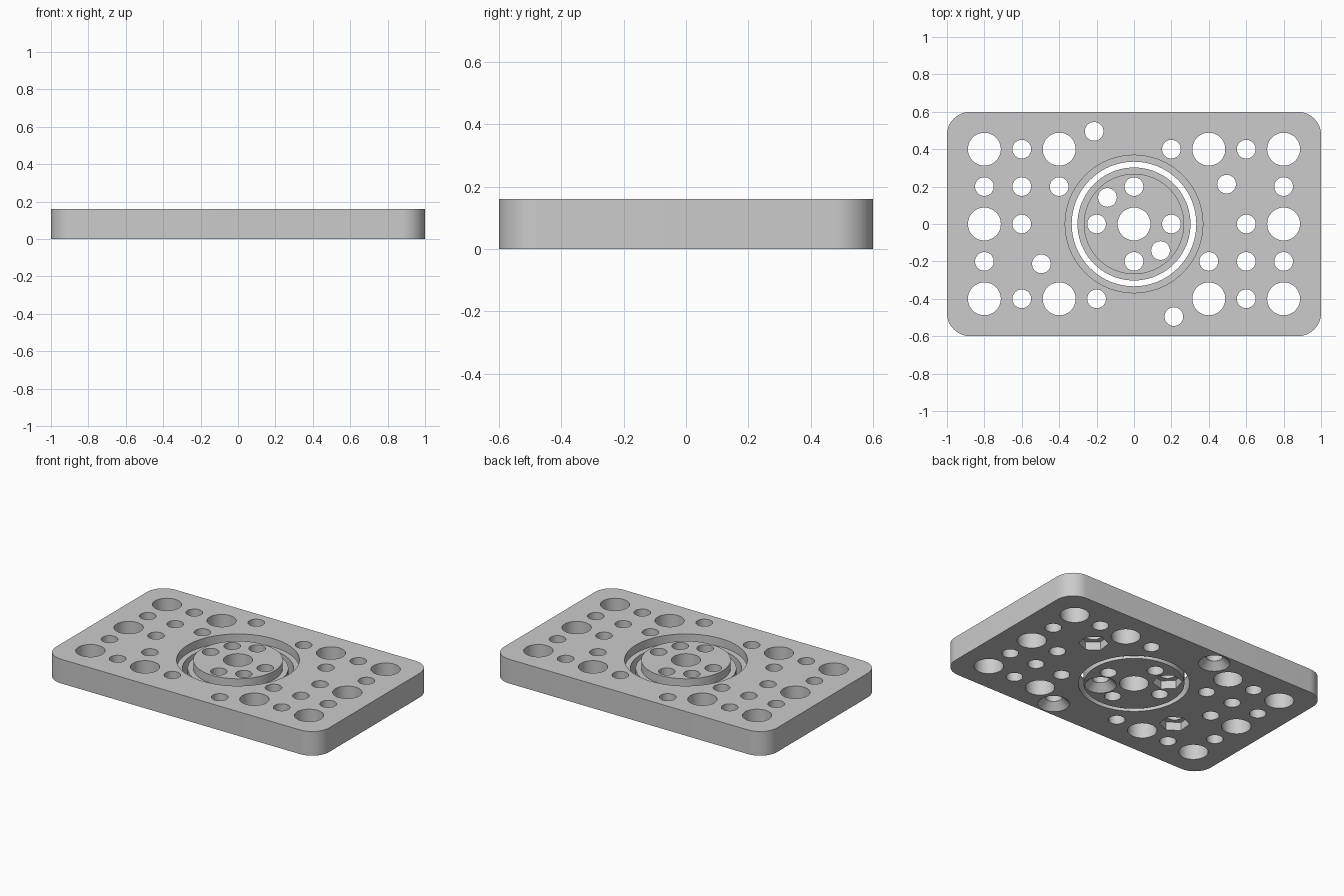
import bpy, bmesh, math

old = bpy.data.objects.get("Cube")
if old:
    bpy.data.objects.remove(old)

THICK = 0.16
BIG, SMALL = 0.088, 0.05

mat = bpy.data.materials.new("light_grey")
mat.use_nodes = True
grey = (0.6, 0.6, 0.6, 1)
mat.diffuse_color = grey
mat.node_tree.nodes["Principled BSDF"].inputs["Base Color"].default_value = grey


def lathe(bm, profile, at=(0, 0), sides=48, turn=0.0):
    """Closed solid made of stacked rings, profile = (z, radius) from the bottom up."""
    rings = []
    for z, r in profile:
        angles = [turn + math.tau * i / sides for i in range(sides)]
        rings.append([bm.verts.new((at[0] + r * math.cos(a), at[1] + r * math.sin(a), z))
                      for a in angles])
    bm.faces.new(rings[0][::-1])
    bm.faces.new(rings[-1])
    for low, high in zip(rings, rings[1:]):
        for i in range(sides):
            j = (i + 1) % sides
            bm.faces.new((low[i], low[j], high[j], high[i]))


def make_object(name, bm):
    mesh = bpy.data.meshes.new(name)
    bm.to_mesh(mesh)
    bm.free()
    obj = bpy.data.objects.new(name, mesh)
    bpy.context.scene.collection.objects.link(obj)
    return obj


def cut(target, bm):
    """Subtract the solids in bm from the target for good."""
    cutter = make_object("cutter", bm)
    cutter.hide_render = True
    mod = target.modifiers.new("cut", 'BOOLEAN')
    mod.operation = 'DIFFERENCE'
    mod.solver = 'EXACT'
    mod.object = cutter
    graph = bpy.context.evaluated_depsgraph_get()
    result = bpy.data.meshes.new_from_object(target.evaluated_get(graph))
    target.modifiers.clear()
    target.data = result
    bpy.data.objects.remove(cutter)


def drill(target, holes):
    """Straight through-holes, holes = (x, y, radius)."""
    bm = bmesh.new()
    for x, y, r in holes:
        lathe(bm, [(-0.1, r), (THICK + 0.1, r)], (x, y))
    cut(target, bm)


def pockets(target, cones, hexes):
    """Countersinks and hexagonal recesses on the underside."""
    bm = bmesh.new()
    for p in cones:
        lathe(bm, [(-0.01, 0.105), (0.045, SMALL + 0.0005)], p)
    for p in hexes:
        lathe(bm, [(-0.05, 0.09), (0.055, 0.09)], p, 6, math.atan2(p[1], p[0]))
    cut(target, bm)


def finish(obj):
    obj.data.materials.clear()
    obj.data.materials.append(mat)
    bpy.ops.object.select_all(action='DESELECT')
    obj.select_set(True)
    bpy.context.view_layer.objects.active = obj
    bpy.ops.object.shade_smooth_by_angle(angle=math.radians(30))


# Rounded rectangular plate
bm = bmesh.new()
bmesh.ops.create_cube(bm, size=1)
for v in bm.verts:
    v.co = (v.co.x * 2, v.co.y * 1.2, (v.co.z + 0.5) * THICK)
upright = [e for e in bm.edges if abs(e.verts[0].co.z - e.verts[1].co.z) > 0.1]
bmesh.ops.bevel(bm, geom=upright, offset=0.125, segments=12, profile=0.5, affect='EDGES')
plate = make_object("plate", bm)

# Stepped bore for the turning disc
LEDGE = 0.105
bm = bmesh.new()
lathe(bm, [(-0.1, 0.333), (LEDGE, 0.333), (LEDGE, 0.368), (THICK + 0.1, 0.368)], sides=96)
cut(plate, bm)

# Plate holes, repeated by a half turn about the centre
large = [(-0.8, 0.4), (-0.8, 0), (-0.8, -0.4), (-0.4, 0.4), (-0.4, -0.4)]
little = [(-0.6, 0.4), (-0.8, 0.2), (-0.6, 0.2), (-0.4, 0.2), (-0.6, 0),
          (-0.8, -0.2), (-0.6, -0.4), (-0.2, -0.4)]
sunk, nut = (-0.213, 0.495), (0.495, 0.213)
holes = []
for s in (1, -1):
    holes += [(s * x, s * y, BIG) for x, y in large]
    holes += [(s * x, s * y, SMALL) for x, y in little + [sunk, nut]]
drill(plate, holes)
pockets(plate,
        [(s * sunk[0], s * sunk[1]) for s in (1, -1)],
        [(s * nut[0], s * nut[1]) for s in (1, -1)])
finish(plate)

# Flanged disc in the middle
bm = bmesh.new()
lathe(bm, [(0, 0.302), (LEDGE, 0.302), (LEDGE, 0.268), (THICK, 0.268)], sides=96)
disc = make_object("centre_disc", bm)
D = 0.142
drill(disc, [(0, 0, BIG)] + [(x, y, SMALL) for x, y in
      [(0.2, 0), (-0.2, 0), (0, 0.2), (0, -0.2), (D, -D), (-D, D)]])
pockets(disc, [(D, -D)], [(-D, D)])
finish(disc)
